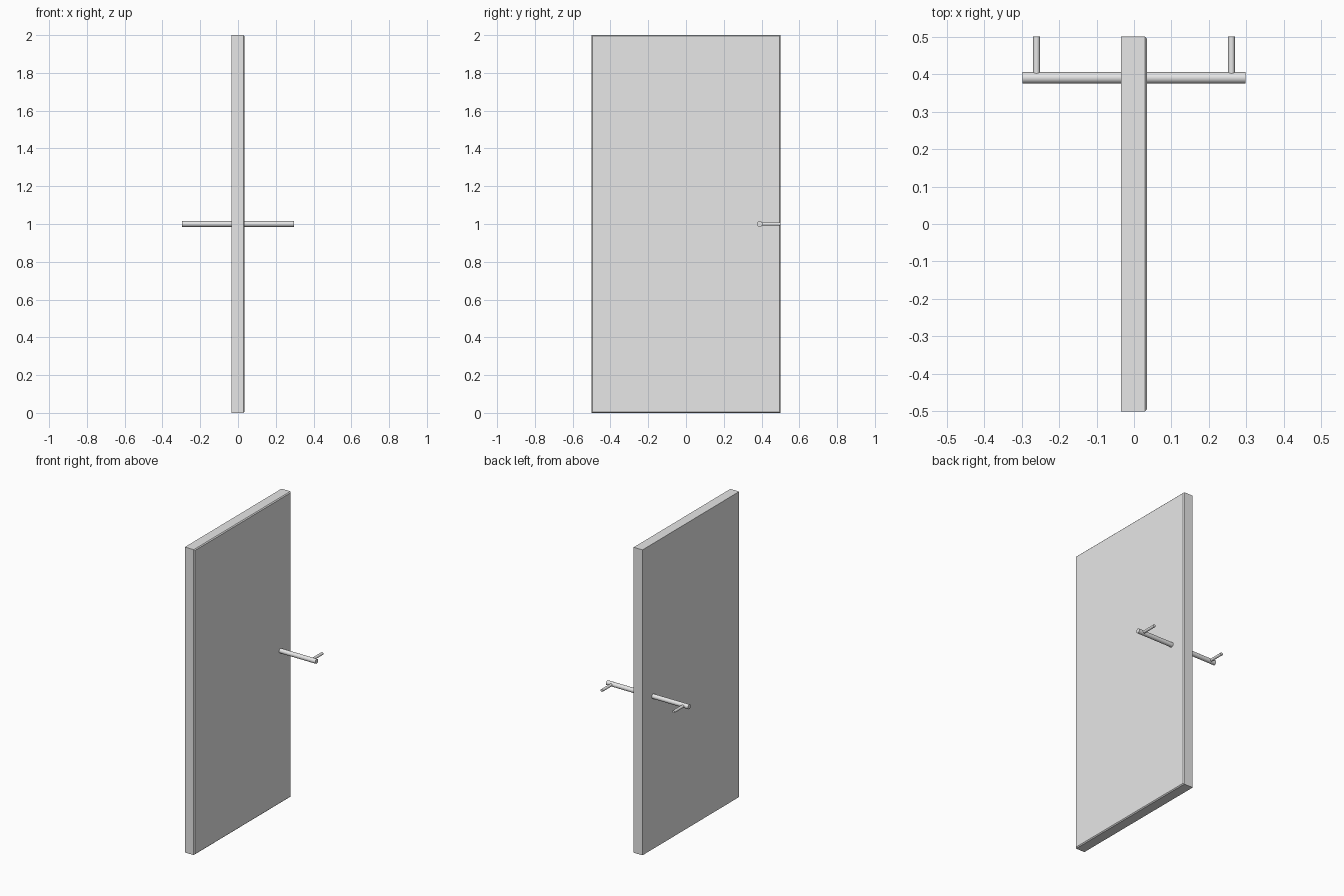
import bpy
import bmesh
from math import radians
from mathutils import Matrix

cube = bpy.data.objects.get("Cube")
if cube:
    bpy.data.objects.remove(cube, do_unlink=True)

grey = bpy.data.materials.new("light_grey")
grey.use_nodes = True
grey.diffuse_color = (0.8, 0.8, 0.8, 1)
grey.node_tree.nodes["Principled BSDF"].inputs["Base Color"].default_value = (0.8, 0.8, 0.8, 1)


def finish(name, bm):
    mesh = bpy.data.meshes.new(name)
    bm.to_mesh(mesh)
    bm.free()
    mesh.materials.append(grey)
    obj = bpy.data.objects.new(name, mesh)
    bpy.context.collection.objects.link(obj)
    return obj


def rod(name, centre, radius, length, axis):
    """Round bar along the x or y axis."""
    bm = bmesh.new()
    turn = Matrix.Rotation(radians(90), 4, "Y" if axis == "X" else "X")
    bmesh.ops.create_cone(bm, cap_ends=True, segments=32, radius1=radius,
                          radius2=radius, depth=length,
                          matrix=Matrix.Translation(centre) @ turn)
    obj = finish(name, bm)
    bpy.ops.object.select_all(action="DESELECT")
    obj.select_set(True)
    bpy.context.view_layer.objects.active = obj
    bpy.ops.object.shade_smooth_by_angle(angle=radians(40))
    return obj


# Door panel, chamfered around its left (+x) face only
bm = bmesh.new()
size = Matrix.Diagonal((0.07, 1.0, 2.0, 1))
bmesh.ops.create_cube(bm, size=1, matrix=Matrix.Translation((0, 0, 1)) @ size)
rim = [e for e in bm.edges if all(v.co.x > 0 for v in e.verts)]
bmesh.ops.bevel(bm, geom=rim, offset=0.006, segments=1, affect="EDGES")
finish("door_panel", bm)

# Handle spindle through the door, with a lever on each end
rod("handle_spindle", (0, 0.39, 1), 0.015, 0.594, "X")
for side, x in (("left", 0.26), ("right", -0.26)):
    rod(side + "_lever", (x, 0.45, 1), 0.009, 0.1, "Y")
